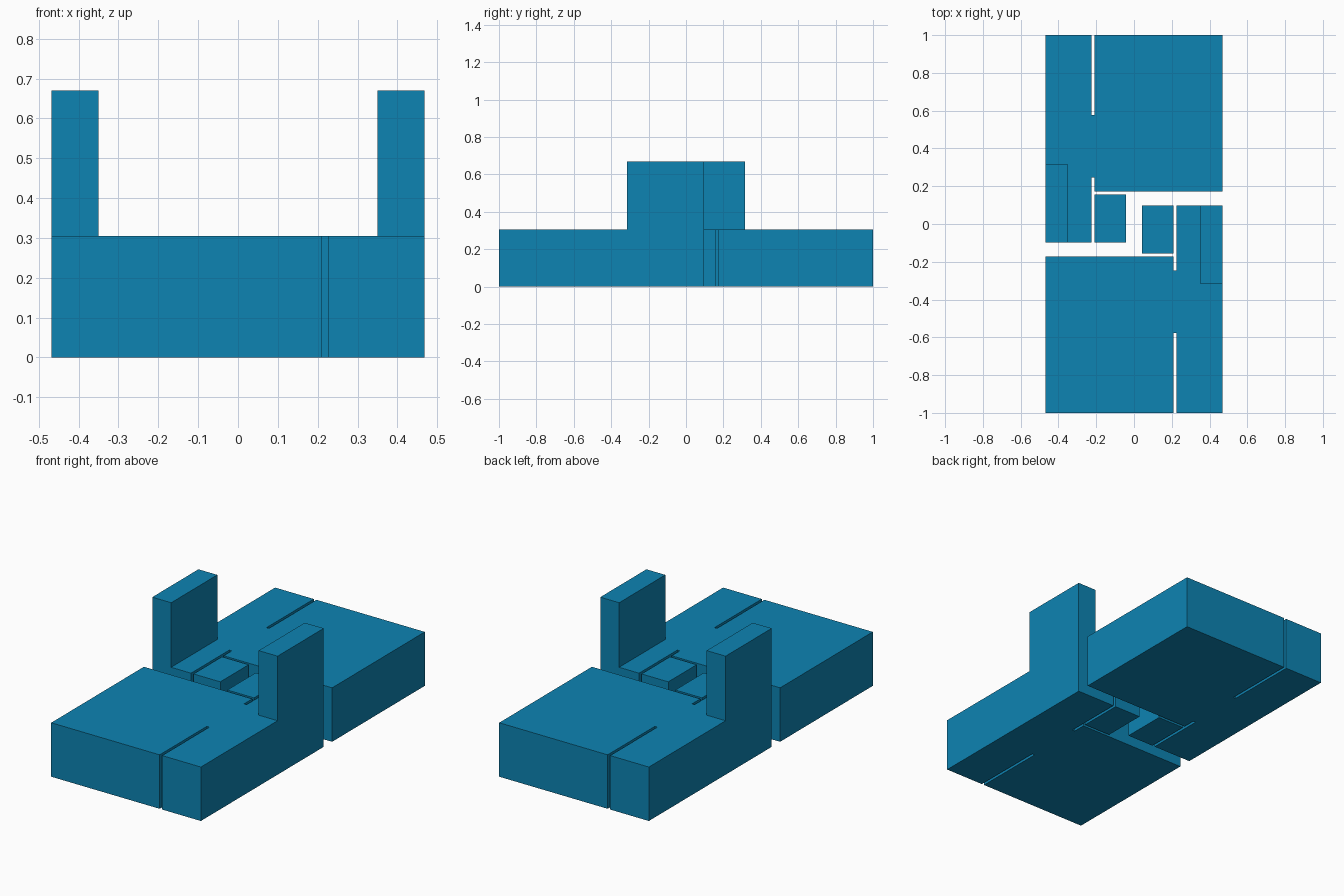
import bpy, bmesh, math

if "Cube" in bpy.data.objects:
    bpy.data.objects.remove(bpy.data.objects["Cube"])

BASE_H, TOWER_H = 0.305, 0.67
W = 0.468                      # half width
S0, S1 = 0.21, 0.226           # slit sides
ARM, SIDE = 0.097, 0.172       # arm end and inner edge of the main block


def prism(name, outline, z0, z1):
    bm = bmesh.new()
    face = bm.faces.new([bm.verts.new((x, y, z0)) for x, y in outline])
    ext = bmesh.ops.extrude_face_region(bm, geom=[face], use_keep_orig=True)
    top = [v for v in ext["geom"] if isinstance(v, bmesh.types.BMVert)]
    bmesh.ops.translate(bm, verts=top, vec=(0, 0, z1 - z0))
    bmesh.ops.recalc_face_normals(bm, faces=bm.faces)
    mesh = bpy.data.meshes.new(name)
    bm.to_mesh(mesh)
    bm.free()
    obj = bpy.data.objects.new(name, mesh)
    bpy.context.collection.objects.link(obj)
    return obj


def rect(x0, x1, y0, y1):
    return [(x0, y0), (x1, y0), (x1, y1), (x0, y1)]


# Slotted half with its projecting arm
half = prism("front_slotted_block", [
    (-W, -1), (S0, -1), (S0, -0.578), (S1, -0.578), (S1, -1), (W, -1),
    (W, ARM), (S1, ARM), (S1, -0.245), (S0, -0.245), (S0, -SIDE), (-W, -SIDE)],
    0, BASE_H)

# Upright wall fused to the arm
wall = prism("upright_wall", rect(0.35, W, -0.315, ARM), 0.1, TOWER_H)
mod = half.modifiers.new("union", "BOOLEAN")
mod.operation, mod.solver, mod.object = "UNION", "EXACT", wall
bpy.context.view_layer.objects.active = half
bpy.ops.object.modifier_apply(modifier=mod.name)
bpy.data.objects.remove(wall)

# Small loose block beside the arm
block = prism("front_small_block", rect(0.043, S0, -0.157, ARM), 0, BASE_H)

# Material and half-turn copies for the back
blue = bpy.data.materials.new("blue")
blue.diffuse_color = (0.004, 0.23, 0.45, 1)
blue.use_nodes = True
blue.node_tree.nodes["Principled BSDF"].inputs["Base Color"].default_value = blue.diffuse_color
for obj in (half, block):
    obj.data.materials.clear()
    obj.data.materials.append(blue)
    twin = obj.copy()
    twin.name = obj.name.replace("front", "back")
    twin.rotation_euler.z = math.pi
    bpy.context.collection.objects.link(twin)
